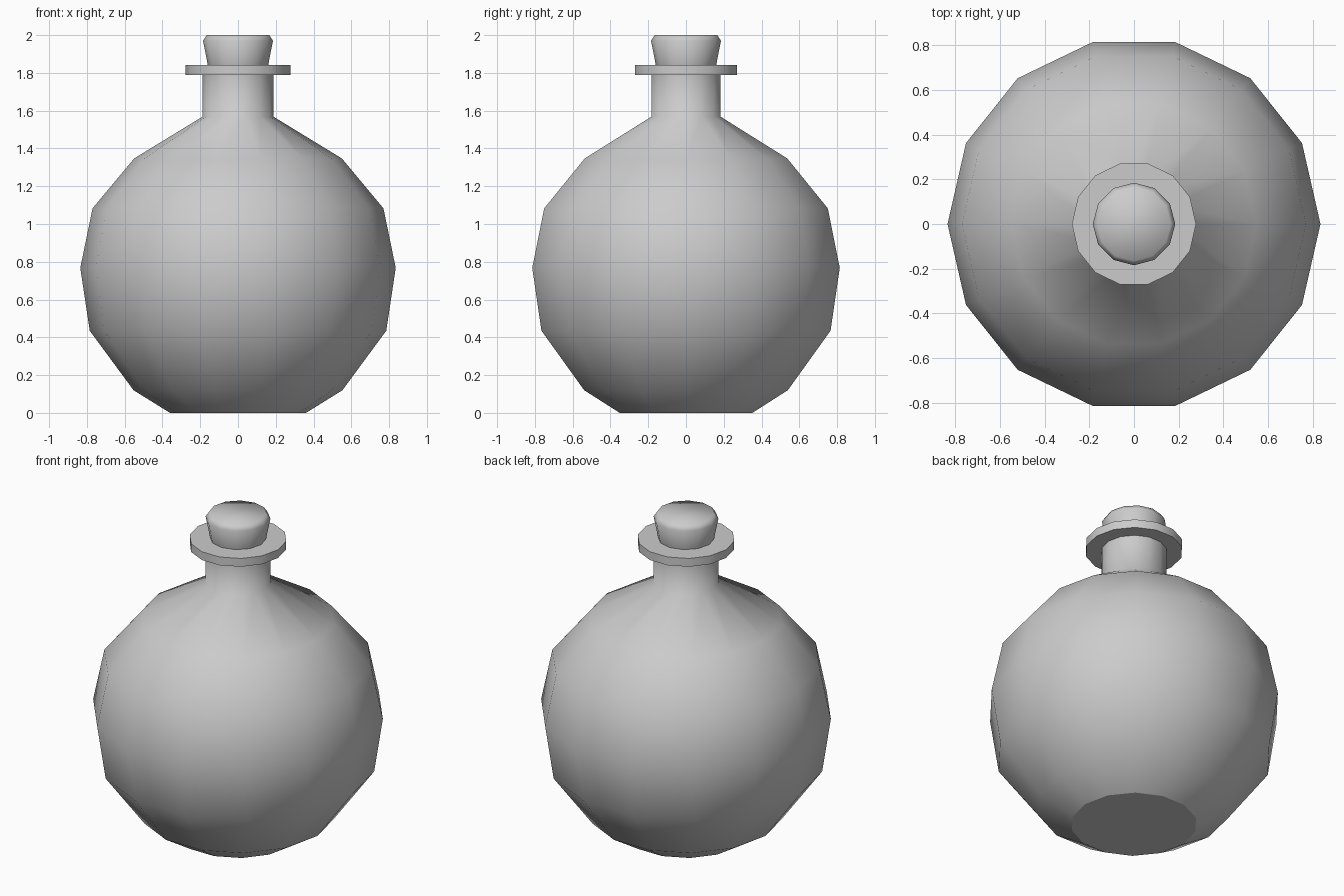
import bpy, bmesh, math

if "Cube" in bpy.data.objects:
    bpy.data.objects.remove(bpy.data.objects["Cube"])


def lathe(name, profile, sides, angle):
    """Revolve (radius, z) points around z; radius 0 closes to a flat cap."""
    bm = bmesh.new()
    rings = []
    for r, z in profile:
        rings.append([bm.verts.new((r * math.cos(2 * math.pi * i / sides),
                                    r * math.sin(2 * math.pi * i / sides), z))
                      for i in range(sides)])
    for a, b in zip(rings, rings[1:]):
        for i in range(sides):
            j = (i + 1) % sides
            bm.faces.new((a[i], a[j], b[j], b[i]))
    bm.faces.new(rings[0][::-1])
    bm.faces.new(rings[-1])
    bmesh.ops.recalc_face_normals(bm, faces=bm.faces)
    mesh = bpy.data.meshes.new(name)
    bm.to_mesh(mesh)
    bm.free()
    obj = bpy.data.objects.new(name, mesh)
    bpy.context.collection.objects.link(obj)
    bpy.ops.object.select_all(action='DESELECT')
    obj.select_set(True)
    bpy.context.view_layer.objects.active = obj
    bpy.ops.object.shade_smooth_by_angle(angle=math.radians(angle))
    return obj


# Round flask with shoulder, neck and flat lip
flask = lathe("flask", [
    (0.36, 0.0), (0.553, 0.12), (0.785, 0.435), (0.835, 0.768),
    (0.77, 1.083), (0.55, 1.347), (0.188, 1.568), (0.188, 1.79),
    (0.278, 1.79), (0.278, 1.842), (0.15, 1.842)], 14, 65)

# Flat base stays crisp against the smooth belly
for p in flask.data.polygons:
    if p.normal.z < -0.99 and p.center.z < 0.01:
        p.use_smooth = False

# Tapered stopper with a chamfered top
lathe("stopper", [(0.15, 1.80), (0.16, 1.842), (0.185, 1.97), (0.165, 2.0)], 12, 65)
